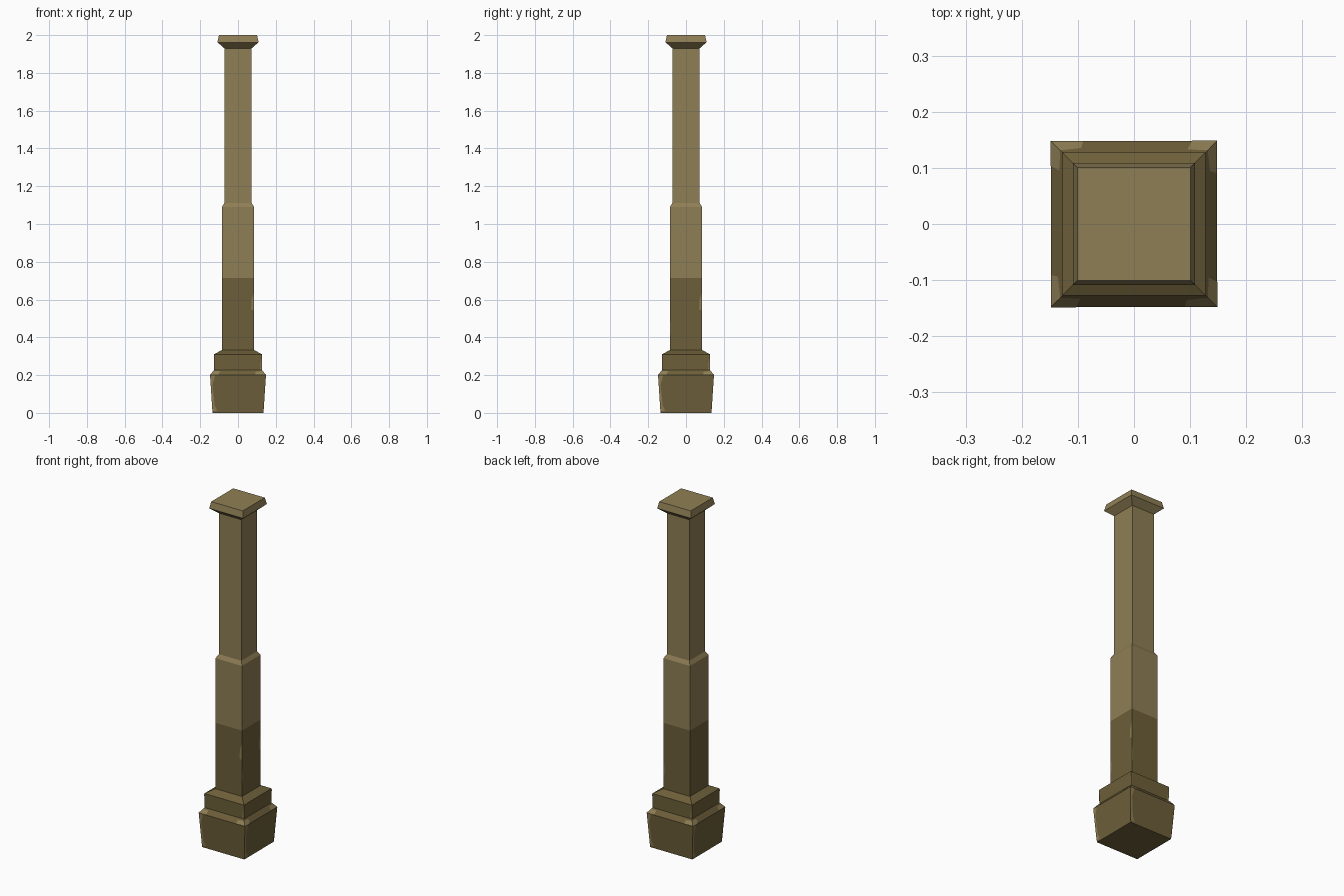
import bpy, bmesh
from mathutils import Vector, Matrix
from math import pi

if "Cube" in bpy.data.objects:
    bpy.data.objects.remove(bpy.data.objects["Cube"])


def material(name, rgb):
    m = bpy.data.materials.new(name)
    m.diffuse_color = (*rgb, 1)
    m.use_nodes = True
    m.node_tree.nodes["Principled BSDF"].inputs["Base Color"].default_value = m.diffuse_color
    return m


WOOD = material("light wood", (0.275, 0.212, 0.091))
DARK = material("dark stained wood", (0.153, 0.114, 0.042))

# Post profile: (half width, height)
PROFILE = [(0.135, 0), (0.148, 0.2), (0.126, 0.228), (0.127, 0.31),
           (0.085, 0.333), (0.085, 0.715), (0.085, 1.09),
           (0.072, 1.112), (0.072, 1.93), (0.109, 1.962), (0.101, 2.0)]


def finish(bm, name, mat):
    me = bpy.data.meshes.new(name)
    bm.to_mesh(me)
    bm.free()
    me.materials.append(mat)
    bpy.context.collection.objects.link(bpy.data.objects.new(name, me))


def square_loft(name, rings, mat, bottom=False, top=False):
    bm = bmesh.new()
    loops = [[bm.verts.new((sx * r, sy * r, z))
              for sx, sy in ((-1, -1), (1, -1), (1, 1), (-1, 1))]
             for r, z in rings]
    for a, b in zip(loops, loops[1:]):
        for i in range(4):
            j = (i + 1) % 4
            bm.faces.new((a[i], a[j], b[j], b[i]))
    if bottom:
        bm.faces.new(loops[0][::-1])
    if top:
        bm.faces.new(loops[-1])
    finish(bm, name, mat)


square_loft("base_block", PROFILE[0:3], DARK, bottom=True)
square_loft("base_collar", PROFILE[2:5], DARK)
square_loft("stained_shaft", PROFILE[4:6], DARK)
square_loft("lower_shaft", PROFILE[5:8], WOOD)
square_loft("upper_shaft", PROFILE[7:9], WOOD)
square_loft("post_cap", PROFILE[8:11], WOOD, top=True)


def half_width(z):
    for (r0, z0), (r1, z1) in zip(PROFILE, PROFILE[1:]):
        if z0 <= z <= z1:
            return r0 + (r1 - r0) * (z - z0) / (z1 - z0)


# Worn patches: (position across the half width -1..1, height), per side
LEDGE_LEFT = [(-1, 0.2), (-0.7, 0.2), (-0.72, 0.22), (-1, 0.222)]
LEDGE_RIGHT = [(0.62, 0.202), (1, 0.202), (1, 0.222), (0.7, 0.217)]
EDGE_STRIP = [(-1, 0.01), (-0.8, 0.012), (-0.9, 0.04), (-0.93, 0.15),
              (-0.82, 0.198), (-1, 0.199)]
COLLAR_CHIP = [(0.93, 0.23), (1, 0.23), (1, 0.305), (0.95, 0.27)]
SHAFT_CHIP = [(0.82, 0.55), (1, 0.54), (1, 0.64), (0.85, 0.6)]
SHAFT_EDGE = [(-1, 0.4), (-0.92, 0.42), (-0.93, 0.47), (-1, 0.5)]
COMMON = [LEDGE_LEFT, LEDGE_RIGHT, EDGE_STRIP, COLLAR_CHIP]
SIDES = [("front", COMMON + [SHAFT_CHIP]),
         ("right", COMMON + [SHAFT_CHIP, SHAFT_EDGE]),
         ("back", COMMON + [SHAFT_EDGE]),
         ("left", COMMON)]

for k, (side, patches) in enumerate(SIDES):
    bm = bmesh.new()
    turn = Matrix.Rotation(k * pi / 2, 3, 'Z')
    for patch in patches:
        pts = [Vector((u * half_width(z), -half_width(z), z)) for u, z in patch]
        n = (pts[1] - pts[0]).cross(pts[2] - pts[0]).normalized()
        bm.faces.new([bm.verts.new(turn @ (p + n * 0.001)) for p in pts])
    finish(bm, side + "_worn_patches", WOOD)
